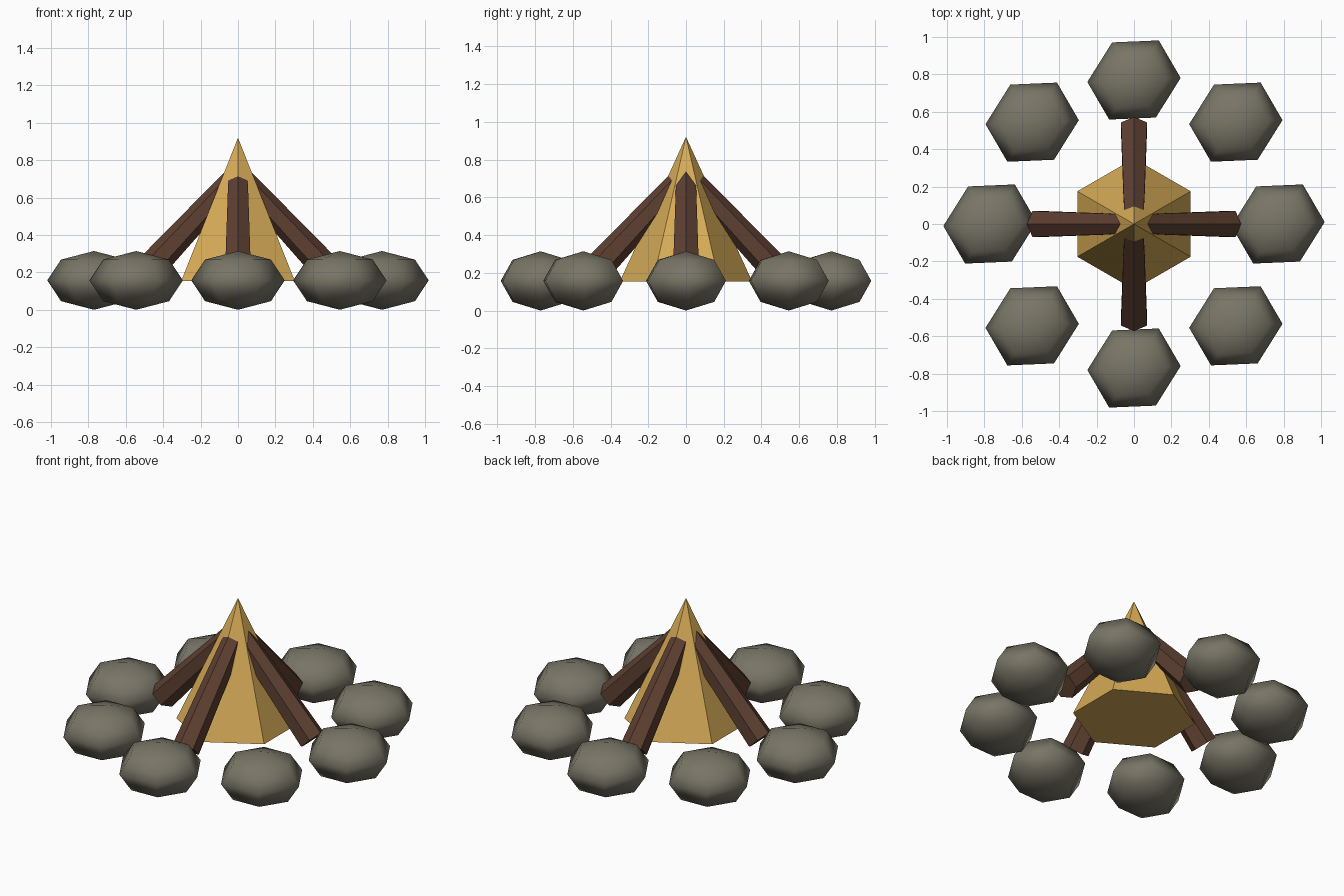
import bpy
import math
from mathutils import Matrix, Vector

if "Cube" in bpy.data.objects:
    bpy.data.objects.remove(bpy.data.objects["Cube"])


def material(name, rgb):
    m = bpy.data.materials.new(name)
    m.diffuse_color = (*rgb, 1.0)
    m.use_nodes = True
    m.node_tree.nodes["Principled BSDF"].inputs["Base Color"].default_value = m.diffuse_color
    return m


tan = material("flame tan", (0.68, 0.41, 0.095))
brown = material("bark brown", (0.110, 0.050, 0.030))
grey = material("stone grey", (0.190, 0.178, 0.134))


def finish(name, mat, smooth=False):
    ob = bpy.context.object
    ob.name = name
    ob.data.materials.append(mat)
    for p in ob.data.polygons:
        p.use_smooth = smooth
    return ob


# Central six-sided cone with a closed base, corners on the y axis
bpy.ops.mesh.primitive_cone_add(vertices=6, radius1=0.35, radius2=0, depth=0.765,
                                location=(0, 0, 0.155 + 0.765 / 2))
finish("flame_cone", tan)

# Four tapered logs leaning inward, one ridge of each facing outward
TILT, LENGTH = math.radians(43), 0.77
foot = Vector((0, 0.514, 0.175))
axis = Vector((0, -math.sin(TILT), math.cos(TILT)))
for i in range(4):
    bpy.ops.mesh.primitive_cone_add(vertices=6, radius1=0.08, radius2=0.058, depth=LENGTH)
    log = finish(f"log_{i + 1}", brown)
    log.matrix_world = (Matrix.Rotation(i * math.pi / 2, 4, 'Z')
                        @ Matrix.Translation(foot + axis * LENGTH / 2)
                        @ Matrix.Rotation(TILT, 4, 'X'))

# Ring of eight squashed stones, all turned the same way
for i in range(8):
    a = i * math.pi / 4
    bpy.ops.mesh.primitive_uv_sphere_add(segments=6, ring_count=4, radius=1)
    stone = finish(f"stone_{i + 1}", grey, smooth=True)
    stone.matrix_world = (Matrix.Translation((0.77 * math.cos(a), 0.77 * math.sin(a), 0.157))
                          @ Matrix.Diagonal((0.266, 0.22, 0.157, 1))
                          @ Matrix.Rotation(math.pi / 6, 4, 'Z'))
